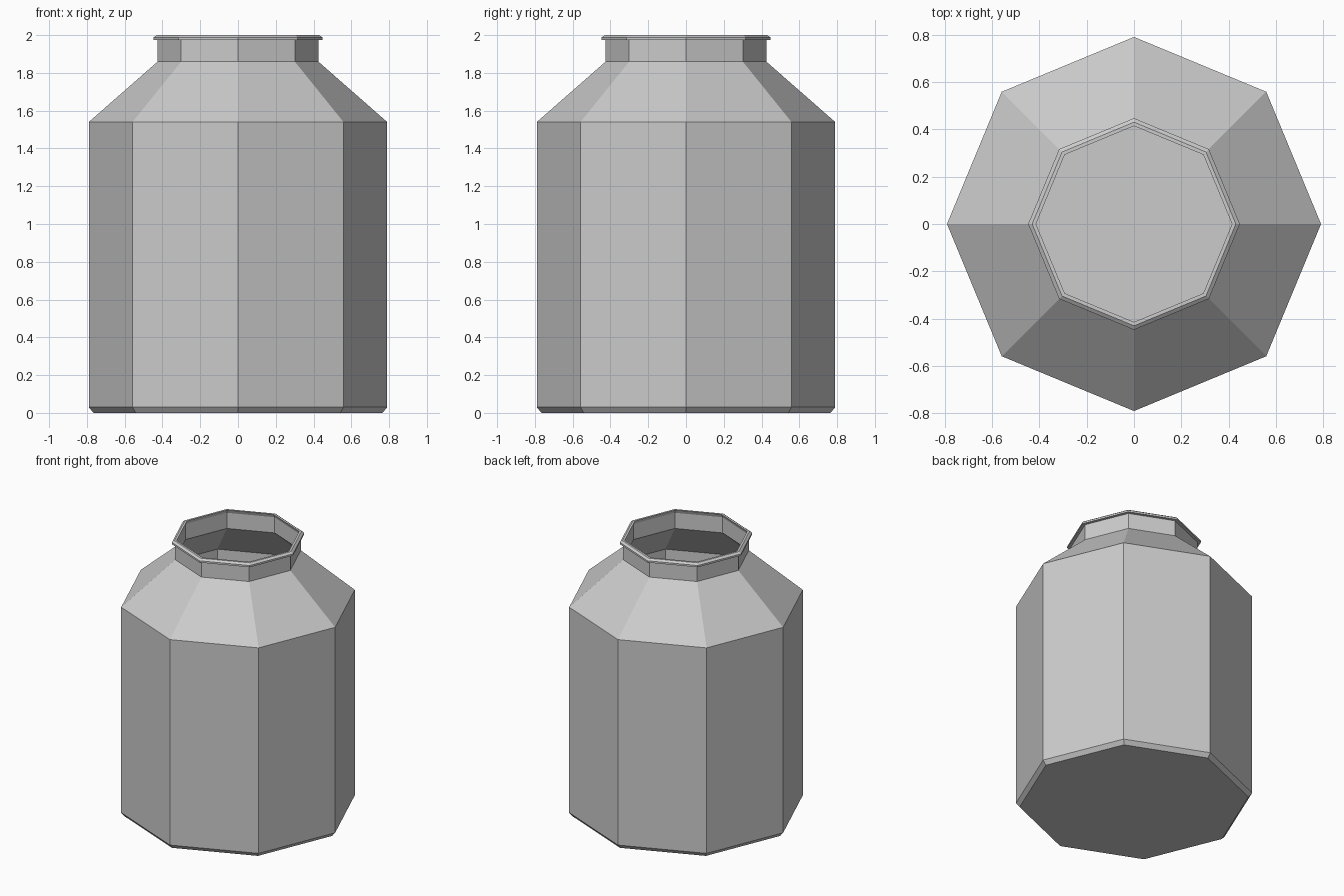
import bpy
import bmesh
from math import cos, sin, tau

if "Cube" in bpy.data.objects:
    bpy.data.objects.remove(bpy.data.objects["Cube"])

SIDES = 8

grey = bpy.data.materials.new("plain grey")
grey.use_nodes = True
colour = (0.6, 0.6, 0.6, 1)
grey.diffuse_color = colour
grey.node_tree.nodes["Principled BSDF"].inputs["Base Color"].default_value = colour


def lathe(name, profile, floor=False):
    """Turn a (radius, height) profile into a flat-sided shell."""
    bm = bmesh.new()
    rings = [[bm.verts.new((r * cos(tau * i / SIDES), r * sin(tau * i / SIDES), z))
              for i in range(SIDES)] for r, z in profile]
    for low, high in zip(rings, rings[1:]):
        for i in range(SIDES):
            j = (i + 1) % SIDES
            bm.faces.new((low[i], low[j], high[j], high[i]))
    if floor:
        bm.faces.new(rings[0][::-1])
    mesh = bpy.data.meshes.new(name)
    bm.to_mesh(mesh)
    bm.free()
    mesh.materials.append(grey)
    obj = bpy.data.objects.new(name, mesh)
    bpy.context.collection.objects.link(obj)
    return obj


# Thin open shell: bevelled floor, straight wall, sloping shoulder and neck
lathe("jar_body", [(0.765, 0), (0.79, 0.03), (0.79, 1.54), (0.425, 1.86), (0.425, 1.975)], floor=True)

# Flared lip around the mouth
lathe("jar_lip", [(0.425, 1.975), (0.447, 1.975), (0.447, 1.988), (0.43, 2.0),
                  (0.414, 2.0), (0.425, 1.975)])
